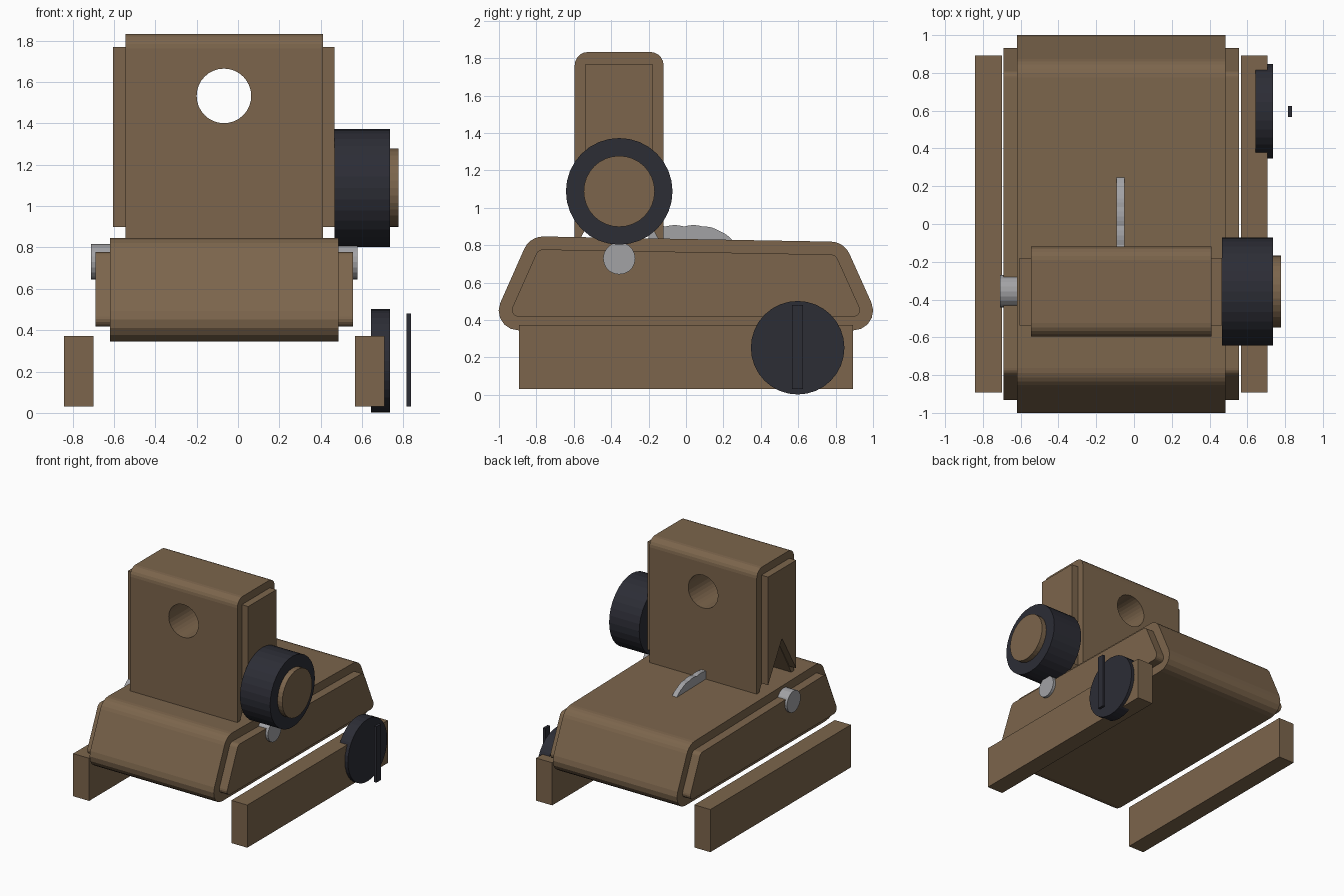
import bpy, bmesh, math
from mathutils import Vector

if "Cube" in bpy.data.objects:
    bpy.data.objects.remove(bpy.data.objects["Cube"])


def material(name, rgb):
    m = bpy.data.materials.new(name)
    m.diffuse_color = (*rgb, 1)
    m.use_nodes = True
    m.node_tree.nodes["Principled BSDF"].inputs["Base Color"].default_value = m.diffuse_color
    return m


BROWN = material("brown", (0.20, 0.13, 0.072))
DARK = material("charcoal", (0.025, 0.026, 0.036))
GREY = material("light grey", (0.36, 0.36, 0.375))


def rounded(points, seg=5):
    """Round the corners of a (y, z, radius) outline."""
    out = []
    n = len(points)
    for i, (y, z, r) in enumerate(points):
        p = Vector((y, z))
        if r == 0:
            out.append(p)
            continue
        a = (Vector(points[i - 1][:2]) - p).normalized()
        b = (Vector(points[(i + 1) % n][:2]) - p).normalized()
        half = a.angle(b) / 2
        centre = p + (a + b).normalized() * (r / math.sin(half))
        start = p + a * (r / math.tan(half)) - centre
        end = p + b * (r / math.tan(half)) - centre
        for k in range(seg + 1):
            t = k / seg
            w = math.pi - 2 * half
            d = (start * math.sin((1 - t) * w) + end * math.sin(t * w)) / math.sin(w)
            out.append(centre + d)
    return out


def extrude(name, outline, x0, x1, mat):
    """Solid made by sweeping a (y, z) outline from x0 to x1."""
    bm = bmesh.new()
    face = bm.faces.new([bm.verts.new((x0, p[0], p[1])) for p in outline])
    res = bmesh.ops.extrude_face_region(bm, geom=[face], use_keep_orig=True)
    verts = [g for g in res["geom"] if isinstance(g, bmesh.types.BMVert)]
    bmesh.ops.translate(bm, verts=verts, vec=(x1 - x0, 0, 0))
    bmesh.ops.recalc_face_normals(bm, faces=bm.faces)
    mesh = bpy.data.meshes.new(name)
    bm.to_mesh(mesh)
    bm.free()
    mesh.materials.append(mat)
    ob = bpy.data.objects.new(name, mesh)
    bpy.context.collection.objects.link(ob)
    return ob


def rect(y0, y1, z0, z1):
    return [(y0, z0), (y1, z0), (y1, z1), (y0, z1)]


def disc(y, z, r, n=32):
    return [(y + r * math.cos(math.tau * k / n), z + r * math.sin(math.tau * k / n))
            for k in range(n)]


# Sloped base with raised side panels
extrude("base_body", rounded([(-1.058, 0.345, 0.105), (1.058, 0.345, 0.105),
                              (0.845, 0.818, 0.11), (-0.835, 0.848, 0.11)]),
        -0.62, 0.485, BROWN)
panel = rounded([(-0.95, 0.418, 0.035), (0.95, 0.418, 0.035),
                 (0.80, 0.75, 0.04), (-0.79, 0.778, 0.04)])
extrude("base_panel_left", panel, -0.69, -0.61, BROWN)
extrude("base_panel_right", panel, 0.475, 0.555, BROWN)

# Tower with a V notch under it and a round hole from front to back
AXIS = -0.357
tower = extrude("tower", rounded([(-0.595, 0.80, 0), (-0.585, 0.80, 0), (AXIS, 1.21, 0),
                                  (-0.13, 0.80, 0), (-0.12, 0.80, 0),
                                  (-0.12, 1.833, 0.07), (-0.595, 1.833, 0.07)]),
                -0.545, 0.41, BROWN)
bpy.ops.mesh.primitive_cylinder_add(vertices=32, radius=0.132, depth=1,
                                    location=(-0.068, AXIS, 1.533),
                                    rotation=(math.pi / 2, 0, 0))
cutter = bpy.context.object
cutter.name = "hole_cutter"
cutter.hide_render = True
cutter.data.materials.append(BROWN)
cut = tower.modifiers.new("hole", "BOOLEAN")
cut.operation = "DIFFERENCE"
cut.solver = "EXACT"
cut.object = cutter
bpy.context.view_layer.objects.active = tower
bpy.ops.object.modifier_apply(modifier="hole")
bpy.data.objects.remove(cutter)

side = [(-0.537, 0.90), (AXIS, 1.21), (-0.18, 0.90), (-0.18, 1.77), (-0.537, 1.77)]
extrude("tower_panel_left", side, -0.605, -0.545, BROWN)
extrude("tower_panel_right", side, 0.41, 0.467, BROWN)

# Large wheel on the tower, with a cap
extrude("wheel", disc(AXIS, 1.088, 0.285), 0.467, 0.735, DARK)
extrude("wheel_cap", disc(AXIS, 1.088, 0.19), 0.73, 0.777, BROWN)

# Pivot pin across the base
extrude("pivot_pin", disc(AXIS, 0.73, 0.086, 20), -0.71, 0.577, GREY)

# Scalloped blade standing out of the base top
ridge = [(-0.20, 0.895), (-0.11, 0.90), (-0.01, 0.90), (0.09, 0.90), (0.18, 0.875), (0.255, 0.82)]
blade = [(0.255, 0.78), (-0.20, 0.78)]
for (ya, za), (yb, zb) in zip(ridge, ridge[1:]):
    for k in range(4):
        t = k / 4
        blade.append((ya + (yb - ya) * t, za + (zb - za) * t + 0.008 * math.sin(math.pi * t)))
blade.append(ridge[-1])
extrude("blade", blade, -0.092, -0.05, GREY)

# Side rails
for name, x in (("rail_left", -0.842), ("rail_right", 0.566)):
    extrude(name, rect(-0.893, 0.893, 0.03, 0.373), x, x + 0.142, BROWN)

# Side knob and its separate grip bar
extrude("knob", disc(0.597, 0.252, 0.25), 0.643, 0.735, DARK)
extrude("knob_bar", rect(0.567, 0.626, 0.03, 0.48), 0.814, 0.836, DARK)
